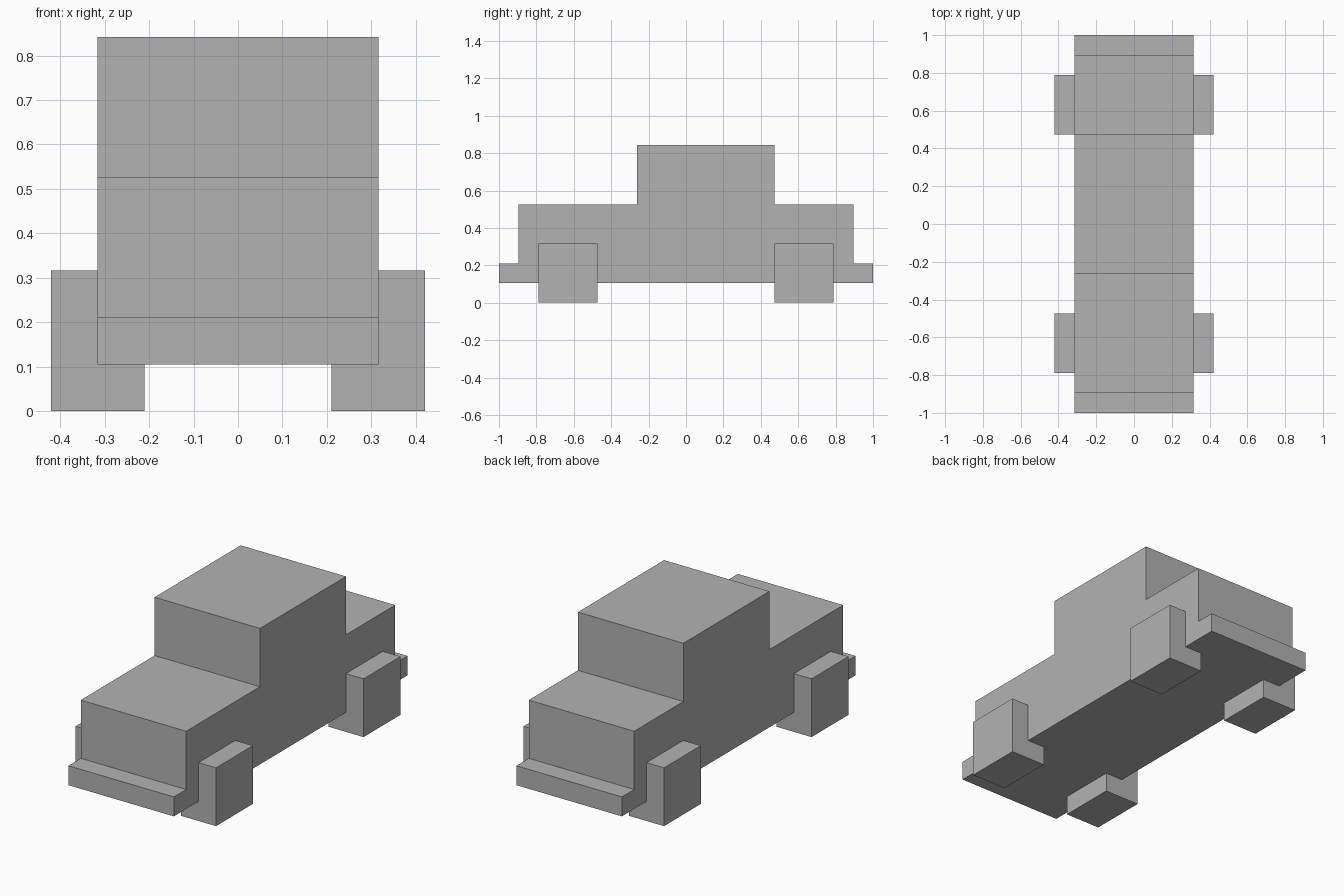
import bpy
import bmesh

cube = bpy.data.objects.get("Cube")
if cube:
    bpy.data.objects.remove(cube, do_unlink=True)

U = 2 / 19  # one block of the model's grid

grey = bpy.data.materials.new("plain grey")
grey.use_nodes = True
colour = (0.45, 0.45, 0.45, 1)
grey.diffuse_color = colour
grey.node_tree.nodes["Principled BSDF"].inputs["Base Color"].default_value = colour


def extrude_profile(name, profile, x0, x1):
    """Extrude a closed (y, z) outline, in blocks, from x0 to x1."""
    bm = bmesh.new()
    face = bm.faces.new([bm.verts.new((x0 * U, y * U, z * U)) for y, z in profile])
    moved = bmesh.ops.extrude_face_region(bm, geom=[face])["geom"]
    verts = [v for v in moved if isinstance(v, bmesh.types.BMVert)]
    bmesh.ops.translate(bm, verts=verts, vec=((x1 - x0) * U, 0, 0))
    bmesh.ops.recalc_face_normals(bm, faces=bm.faces)
    mesh = bpy.data.meshes.new(name)
    bm.to_mesh(mesh)
    bm.free()
    mesh.materials.append(grey)
    obj = bpy.data.objects.new(name, mesh)
    bpy.context.collection.objects.link(obj)
    return obj


# Body: bumpers, bonnet, cabin and boot in one stepped outline
extrude_profile("car_body", [
    (-9.5, 1), (9.5, 1), (9.5, 2), (8.5, 2), (8.5, 5), (4.5, 5),
    (4.5, 8), (-2.5, 8), (-2.5, 5), (-8.5, 5), (-8.5, 2), (-9.5, 2)], -3, 3)

# Square wheels, one at each corner
for end, y in (("front", -6), ("back", 6)):
    for side, x in (("left", 3), ("right", -3)):
        square = [(y - 1.5, 0), (y + 1.5, 0), (y + 1.5, 3), (y - 1.5, 3)]
        extrude_profile(f"{end}_{side}_wheel", square, x - 1, x + 1)
